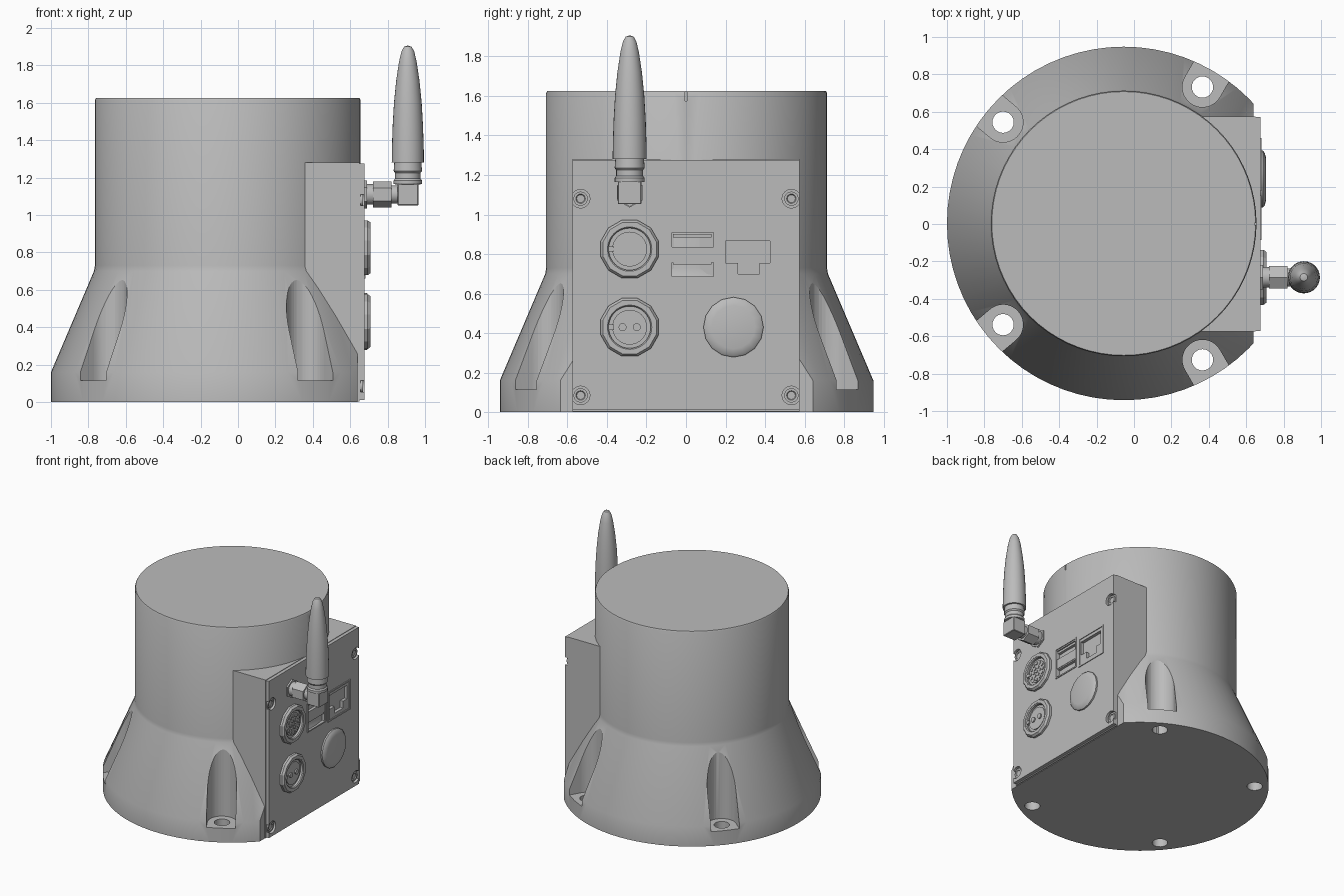
import bpy, bmesh, math
from mathutils import Matrix, Vector

if "Cube" in bpy.data.objects:
    bpy.data.objects.remove(bpy.data.objects["Cube"])

grey = bpy.data.materials.new("housing grey")
grey.use_nodes = True
COL = (0.5, 0.5, 0.5, 1)
grey.diffuse_color = COL
grey.node_tree.nodes["Principled BSDF"].inputs["Base Color"].default_value = COL

TO_X = Matrix.Rotation(math.pi / 2, 4, 'Y')
AXIS = -0.055      # x of the main body axis
FACE = 0.677       # x of the connector plate surface


def finish(bm, name, smooth=True):
    bmesh.ops.recalc_face_normals(bm, faces=bm.faces)
    me = bpy.data.meshes.new(name)
    bm.to_mesh(me)
    bm.free()
    me.materials.append(grey)
    ob = bpy.data.objects.new(name, me)
    bpy.context.collection.objects.link(ob)
    if smooth:
        shade(ob)
    return ob


def shade(ob):
    bpy.ops.object.select_all(action='DESELECT')
    ob.select_set(True)
    bpy.context.view_layer.objects.active = ob
    bpy.ops.object.shade_smooth_by_angle(angle=math.radians(32))


def lathe(name, profile, seg, loc, along_x=False, phase=0.0, smooth=True):
    """Revolve (radius, height) points; zero radius ends close to a point."""
    bm = bmesh.new()
    rings = []
    for r, h in profile:
        n = 1 if r == 0 else seg
        rings.append([bm.verts.new((r * math.cos(phase + math.tau * i / seg),
                                    r * math.sin(phase + math.tau * i / seg), h)) for i in range(n)])
    for a, b in zip(rings, rings[1:]):
        for i in range(seg):
            j = (i + 1) % seg
            loop = [a[i % len(a)], a[j % len(a)], b[j % len(b)], b[i % len(b)]]
            bm.faces.new(list(dict.fromkeys(loop)))
    m = Matrix.Translation(loc) @ (TO_X if along_x else Matrix())
    bm.transform(m)
    return finish(bm, name, smooth)


def disc(name, r, h0, h1, seg, loc, along_x=False, phase=0.0, smooth=True):
    return lathe(name, [(0, h0), (r, h0), (r, h1), (0, h1)], seg, loc, along_x, phase, smooth)


def box(name, lo, hi, bevel=0.0, turn=None):
    bm = bmesh.new()
    lo, hi = Vector(lo), Vector(hi)
    bmesh.ops.create_cube(bm, size=1)
    for v in bm.verts:
        v.co = Vector([(a + b) / 2 + c * (b - a) for a, b, c in zip(lo, hi, v.co)])
    if bevel:
        bmesh.ops.bevel(bm, geom=bm.edges[:], offset=bevel, segments=1, affect='EDGES')
    if turn:
        bm.transform(turn)
    return finish(bm, name, False)


def cut(target, cutters):
    for c in cutters:
        mod = target.modifiers.new("cut", 'BOOLEAN')
        mod.operation, mod.solver, mod.object = 'DIFFERENCE', 'EXACT', c
    bpy.context.view_layer.update()
    deps = bpy.context.evaluated_depsgraph_get()
    me = bpy.data.meshes.new_from_object(target.evaluated_get(deps))
    target.modifiers.clear()
    target.data = me
    for c in cutters:
        bpy.data.objects.remove(c)
    shade(target)


# Main body: round base, cone and drum
body = lathe("housing_body", [(0, 0), (0.945, 0), (0.945, 0.16), (0.715, 0.70), (0.71, 0.73),
                              (0.71, 1.615), (0.705, 1.625), (0, 1.625)], 72, (AXIS, 0.003, 0))
cutters = [box("flat_cutter", (0.64, -1, -0.1), (1.2, 1, 0.66)),
           box("mark_cutter", (0.645, -0.006, 1.575), (0.7, 0.006, 1.7))]
# Bolt pockets open outwards, each with a through hole
for ang in (60, 140, -140, -60):
    turn = Matrix.Translation((AXIS, 0.003, 0)) @ Matrix.Rotation(math.radians(ang), 4, 'Z')
    hub = turn @ Vector((0.842, 0, 0))
    bm = bmesh.new()
    arc = [(0.842 + 0.107 * math.cos(t), 0.107 * math.sin(t))
           for t in [math.pi * (0.5 + k / 20) for k in range(21)]]
    outline = [(1.1, 0.107)] + arc + [(1.1, -0.107)]
    base = bm.faces.new([bm.verts.new((x, y, 0.115)) for x, y in outline])
    ext = bmesh.ops.extrude_face_region(bm, geom=[base])
    for v in ext["geom"]:
        if isinstance(v, bmesh.types.BMVert):
            v.co.z = 0.9
    bm.transform(turn)
    cutters.append(finish(bm, "pocket_cutter", False))
    cutters.append(disc("hole_cutter", 0.057, -0.1, 0.3, 24, hub))
cut(body, cutters)

# Connector box and its cover plate
box("connector_box", (0.15, -0.575, 0.004), (0.65, 0.575, 1.28))
plate = box("cover_plate", (0.645, -0.573, 0.012), (FACE, 0.573, 1.276))
screws = [(s * 0.533, z) for s in (-1, 1) for z in (0.085, 1.08)]
cutters = []
for y, z in screws:
    s = math.copysign(1, y)
    cutters.append(disc("counterbore", 0.047, 0, 0.1, 24, (0.655, y, z), True))
    ends = sorted((y, s * 0.7))
    cutters.append(box("notch", (0.6551, ends[0], z - 0.03), (0.75, ends[1], z + 0.03)))
# Socket openings
for z in (0.722, 0.872):
    cutters.append(box("usb_cutter", (0.652, -0.072, z - 0.036), (0.8, 0.138, z + 0.036)))
cutters.append(box("jack_cutter", (0.652, 0.2, 0.755), (0.8, 0.425, 0.865)))
cutters.append(box("tab_cutter", (0.652, 0.262, 0.70), (0.8, 0.372, 0.77)))
cut(plate, cutters)
for y, z in screws:
    lathe("screw", [(0, 0), (0.036, 0), (0.036, 0.012), (0.024, 0.012), (0.02, 0.006), (0, 0.006)],
          20, (0.655, y, z), True)


def frame(name, y0, y1, z0, z1, w, x0, x1):
    box(name + "_bottom", (x0, y0, z0), (x1, y1, z0 + w))
    box(name + "_top", (x0, y0, z1 - w), (x1, y1, z1))
    box(name + "_side_a", (x0, y0, z0 + w), (x1, y0 + w, z1 - w))
    box(name + "_side_b", (x0, y1 - w, z0 + w), (x1, y1, z1 - w))


# Stacked data sockets and network jack
frame("usb_rim", -0.086, 0.152, 0.677, 0.928, 0.01, 0.67, FACE + 0.006)
for z in (0.77, 0.906):
    box("usb_tongue", (0.65, -0.065, z - 0.022), (0.674, 0.13, z - 0.004))
frame("jack_rim", 0.177, 0.46, 0.66, 0.9, 0.012, 0.67, FACE + 0.006)

# Round connectors with faceted rings
for name, z in (("signal", 0.825), ("power", 0.43)):
    c = (FACE, -0.285, z)
    lathe(name + "_ring", [(0, -0.01), (0.152, -0.01), (0.152, 0.016), (0.14, 0.032),
                           (0.118, 0.032), (0.118, 0.008)], 12, c, True, math.pi / 12, False)
    lathe(name + "_shell", [(0.122, 0.031), (0.112, 0.031), (0.106, 0.024), (0.106, 0.008), (0, 0.008)],
          40, c, True)
    disc(name + "_insert", 0.088, 0, 0.016, 32, c, True)
    box(name + "_key", (FACE, -0.398, z - 0.013), (FACE + 0.026, -0.365, z + 0.013))

pins = [(0, 0)]
for count, r in ((6, 0.034), (12, 0.068)):
    pins += [(r * math.cos(math.tau * k / count), r * math.sin(math.tau * k / count)) for k in range(count)]
for y, z in pins:
    disc("signal_pin", 0.012, 0, 0.022, 10, (FACE, -0.285 + y, 0.825 + z), True)
for y in (-0.036, 0.036):
    disc("power_pin", 0.02, 0, 0.026, 16, (FACE, -0.285 + y, 0.43), True)

# Round blanking cap
lathe("blank_cap", [(0, -0.01), (0.152, -0.01), (0.152, 0.012), (0.14, 0.022), (0.11, 0.03), (0, 0.03)],
      16, (FACE, 0.24, 0.43), True)

# Antenna: threaded mount, nut, elbow, collar and whip
AY, AZ, AX = -0.285, 1.11, 0.908
disc("antenna_mount", 0.055, -0.01, 0.05, 24, (FACE, AY, AZ), True)
disc("antenna_washer", 0.075, -0.01, 0.012, 6, (FACE, AY, AZ), True, 0, False)
disc("antenna_nut", 0.07, 0.045, 0.145, 6, (FACE, AY, AZ), True, 0, False)
disc("antenna_neck", 0.048, 0.14, 0.19, 24, (FACE, AY, AZ), True)
box("antenna_elbow", (0.853, AY - 0.06, 1.052), (0.965, AY + 0.06, 1.168), 0.004)
lathe("antenna_collar", [(0, 1.16), (0.076, 1.165), (0.076, 1.185), (0.068, 1.195), (0.068, 1.225),
                         (0.076, 1.235), (0.072, 1.285), (0, 1.285)], 28, (AX, AY, 0))
lathe("antenna_whip", [(0, 1.28), (0.086, 1.28), (0.085, 1.36), (0.081, 1.48), (0.074, 1.6),
                       (0.062, 1.72), (0.047, 1.82), (0.034, 1.875), (0.02, 1.9), (0, 1.906)],
      28, (AX, AY, 0))
